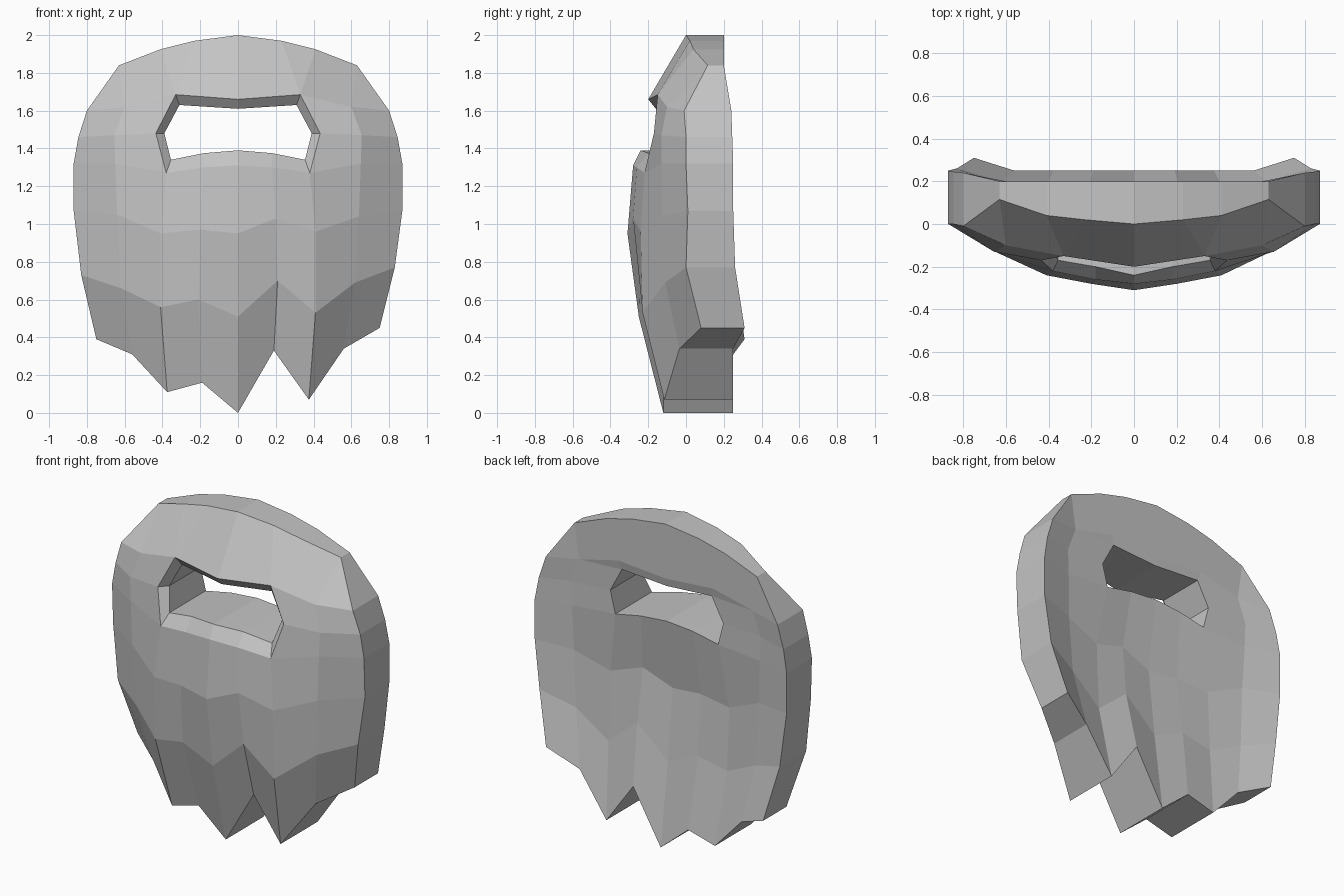
import bpy
import bmesh

default_cube = bpy.data.objects.get("Cube")
if default_cube:
    bpy.data.objects.remove(default_cube, do_unlink=True)


def make_material(name, shade):
    material = bpy.data.materials.new(name)
    material.use_nodes = True
    colour = (shade, shade, shade, 1)
    material.diffuse_color = colour
    material.node_tree.nodes["Principled BSDF"].inputs["Base Color"].default_value = colour
    return material


def mirrored(values, sign=1):
    """Extend a list running from outer edge to centre across to the other side."""
    return values + [sign * value for value in reversed(values[:-1])]


bm = bmesh.new()


def add_face(points):
    """Add a face, dropping repeated points and skipping collapsed faces."""
    unique = list(dict.fromkeys(points))
    if len(unique) > 2:
        bm.faces.new([bm.verts.new(point) for point in unique])


def bridge(first, second, closed=False):
    count = len(first)
    for i in range(count if closed else count - 1):
        k = (i + 1) % count
        add_face([first[i], first[k], second[k], second[i]])


# Lower beard rows, from mouth level to the jagged tips: half widths,
# half front depths, half back depths, then heights from -x to +x
rows = [
    ([-.87, -.65, -.38, -.18, 0], [0, -.13, -.22, -.26, -.28], [.25, .2, .19, .19, .19],
     mirrored([1.32, 1.32, 1.27, 1.3, 1.31])),
    ([-.87, -.64, -.41, -.2, 0], [.01, -.13, -.24, -.28, -.31], [.25, .19, .16, .14, .13],
     [1.07, 1.05, .95, .97, .95, 1.03, .96, 1.04, 1.07]),
    ([-.83, -.62, -.41, -.21, 0], [0, -.11, -.23, -.245, -.25], [.26, .2, .18, .18, .18],
     [.73, .66, .56, .6, .51, .7, .53, .69, .77]),
    ([-.75, -.56, -.375, -.19, 0], [.08, -.035, -.115, -.117, -.12], [.31, .25, .25, .25, .25],
     [.39, .31, .11, .16, 0, .33, .07, .34, .45]),
]
front = [list(zip(mirrored(x, -1), mirrored(y), z)) for x, y, back, z in rows]
back = [list(zip(mirrored(x, -1), mirrored(b), z)) for x, y, b, z in rows]

# Mouth opening floor: bevelled lip and the edge on the back
lip_x = mirrored([-.355, -.18, 0], -1)
lip_z = mirrored([1.34, 1.375, 1.39])
lip = list(zip(lip_x, mirrored([-.17, -.2, -.24]), lip_z))
floor_back = [(x, .19, z) for x, z in zip(lip_x, lip_z)]
back[0][2:7] = floor_back

# Lower shell, strip by strip
columns = [[row[j] for row in front] + [row[j] for row in reversed(back)] for j in range(9)]
for left, right in zip(columns, columns[1:]):
    bridge(left, right)
for edge in (columns[0], columns[-1]):
    bridge(edge[:4], edge[:3:-1])
bridge(front[0][2:7], lip)
bridge(lip, floor_back)

# Moustache and sideburn arch, as sections from mouth level to the crown
mid, side_mid, high_mid = front[0][7], (.655, -.13, 1.47), (.6, -.1, 1.62)
corner, side, high, crown = front[0][6], (.435, -.17, 1.48), (.33, -.15, 1.685), (0, -.2, 1.66)
inner_corner, inner_side = lip[-1], (.39, -.12, 1.48)
inner_high, inner_crown = (.31, -.11, 1.63), (0, -.16, 1.61)
sections = [
    (front[0][8], .25, mid, corner, inner_corner),
    ((.845, 0, 1.46), .245, side_mid, side, inner_side),
    ((.8, -.01, 1.6), .24, high_mid, high, inner_high),
    ((.63, .115, 1.84), .2, high_mid, high, inner_high),
    ((.41, .04, 1.925), .2, high, high, inner_high),
    ((.23, .02, 1.97), .2, high, high, inner_high),
    ((0, 0, 2), .2, crown, crown, inner_crown),
]


def at_depth(point, depth):
    return (point[0], depth, point[2])


def full_loop(section, sign):
    outer, outer_depth, middle, rim, inner = section
    loop = [at_depth(outer, outer_depth), outer, middle, rim, inner,
            at_depth(inner, .19), at_depth(middle, .2)]
    return [(sign * x, y, z) for x, y, z in loop]


for sign in (1, -1):
    loops = [full_loop(section, sign) for section in sections]
    for lower, upper in zip(loops, loops[1:]):
        bridge(lower, upper, closed=True)

# Weld the strips into one faceted solid
bmesh.ops.remove_doubles(bm, verts=bm.verts, dist=.0005)
bmesh.ops.recalc_face_normals(bm, faces=bm.faces)
mesh = bpy.data.meshes.new("beard")
bm.to_mesh(mesh)
bm.free()
mesh.materials.append(make_material("beard grey", .55))
beard = bpy.data.objects.new("beard", mesh)
bpy.context.collection.objects.link(beard)
